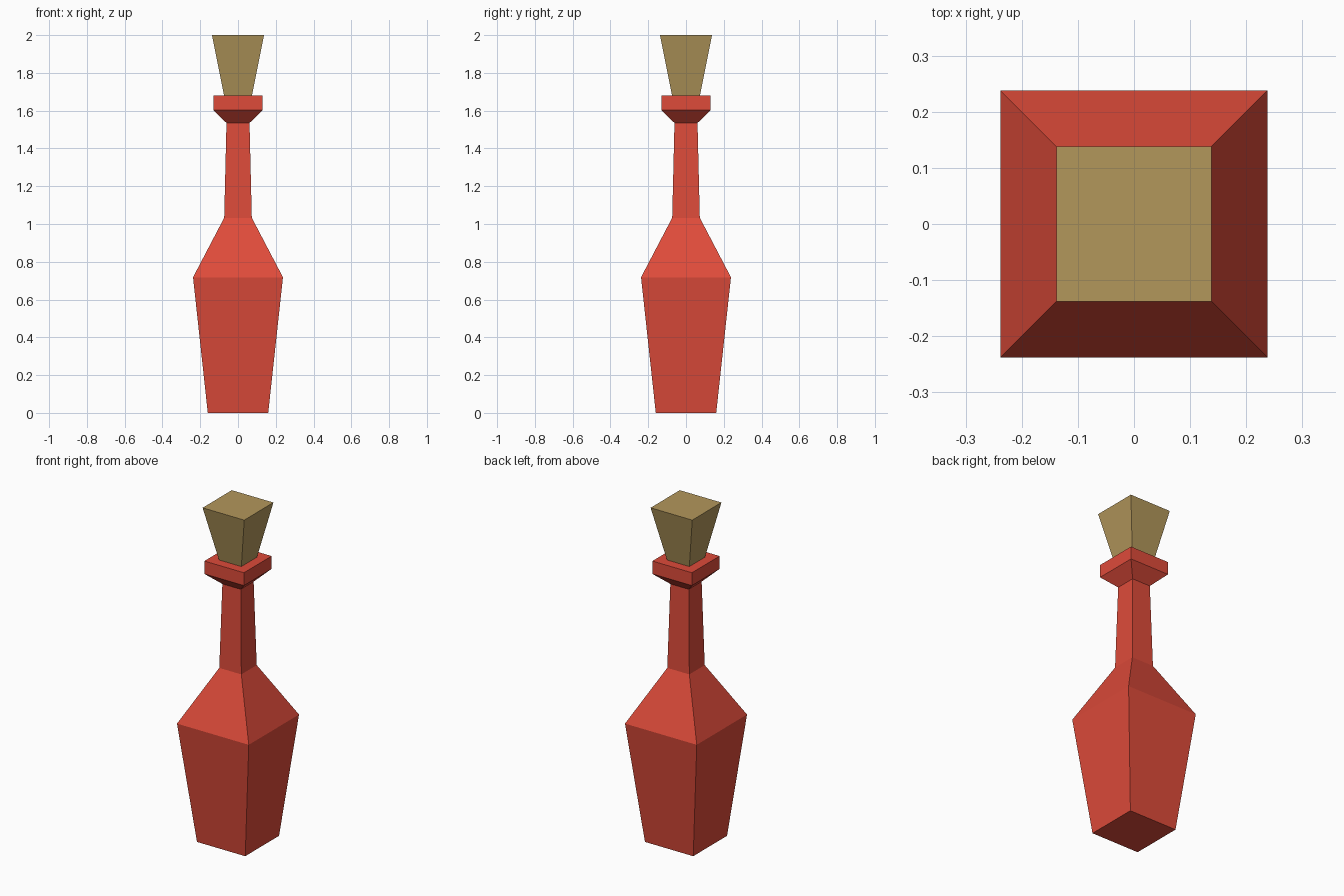
import bpy, bmesh

if "Cube" in bpy.data.objects:
    bpy.data.objects.remove(bpy.data.objects["Cube"])


def material(name, color):
    mat = bpy.data.materials.new(name)
    mat.diffuse_color = (*color, 1.0)
    mat.use_nodes = True
    mat.node_tree.nodes["Principled BSDF"].inputs["Base Color"].default_value = mat.diffuse_color
    return mat


def square_loft(name, profile, mat):
    """Stack square rings given as (half width, height) and cap both ends."""
    bm = bmesh.new()
    rings = [[bm.verts.new((sx * w, sy * w, z))
              for sx, sy in ((-1, -1), (1, -1), (1, 1), (-1, 1))]
             for w, z in profile]
    for low, high in zip(rings, rings[1:]):
        for i in range(4):
            j = (i + 1) % 4
            bm.faces.new((low[i], low[j], high[j], high[i]))
    bm.faces.new(rings[0][::-1])
    bm.faces.new(rings[-1])
    mesh = bpy.data.meshes.new(name)
    bm.to_mesh(mesh)
    bm.free()
    mesh.materials.append(mat)
    obj = bpy.data.objects.new(name, mesh)
    bpy.context.collection.objects.link(obj)
    return obj


red = material("red_glass", (0.73, 0.07, 0.042))
tan = material("cork", (0.45, 0.31, 0.105))

# Bottle: tapered body, shoulder, slim neck and flared lip
square_loft("bottle", [(0.16, 0.0), (0.238, 0.718), (0.073, 1.033),
                       (0.061, 1.535), (0.131, 1.603), (0.131, 1.68)], red)

# Stopper: flared block seated in the lip
square_loft("stopper", [(0.073, 1.675), (0.138, 2.0)], tan)
